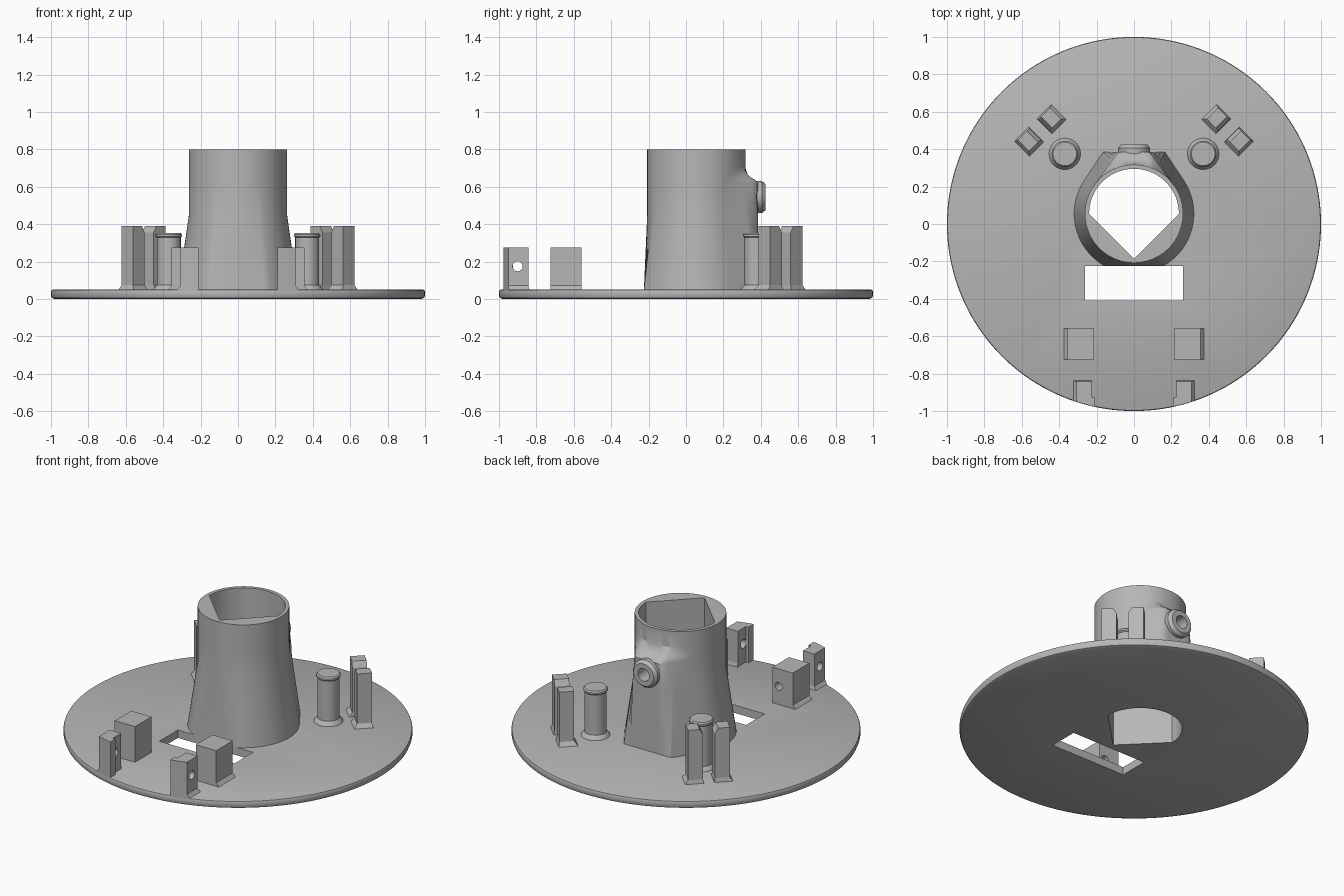
import bpy, bmesh
from math import sin, cos, acos, atan2, hypot, pi, sqrt
from mathutils import Matrix, Vector

if "Cube" in bpy.data.objects:
    bpy.data.objects.remove(bpy.data.objects["Cube"])

GREY = (0.47, 0.47, 0.47, 1)
mat = bpy.data.materials.new("plain grey")
mat.use_nodes = True
mat.diffuse_color = GREY
mat.node_tree.nodes["Principled BSDF"].inputs["Base Color"].default_value = GREY


def finish(bm, name):
    bmesh.ops.recalc_face_normals(bm, faces=bm.faces)
    mesh = bpy.data.meshes.new(name)
    bm.to_mesh(mesh)
    bm.free()
    mesh.materials.append(mat)
    ob = bpy.data.objects.new(name, mesh)
    bpy.context.collection.objects.link(ob)
    return ob


def hull(name, points):
    bm = bmesh.new()
    for p in points:
        bm.verts.new(p)
    bmesh.ops.convex_hull(bm, input=bm.verts)
    bmesh.ops.dissolve_limit(bm, angle_limit=0.01, verts=bm.verts, edges=bm.edges)
    return finish(bm, name)


def rect(x0, x1, y0, y1, z):
    return [Vector((x, y, z)) for x in (x0, x1) for y in (y0, y1)]


def loft(name, rings, cyclic=False):
    """Skin equal-length rings; cap the ends unless the rings form a closed tube."""
    bm = bmesh.new()
    vs = [[bm.verts.new(p) for p in ring] for ring in rings]
    pairs = list(zip(vs, vs[1:])) + ([(vs[-1], vs[0])] if cyclic else [])
    for a, b in pairs:
        for i in range(len(a)):
            j = (i + 1) % len(a)
            bm.faces.new((a[i], a[j], b[j], b[i]))
    if not cyclic:
        bm.faces.new(vs[0])
        bm.faces.new(vs[-1])
    return finish(bm, name)


def lathe(name, profile, matrix=Matrix(), n=48):
    return loft(name, [[matrix @ Vector((r * cos(2 * pi * i / n), r * sin(2 * pi * i / n), z))
                        for i in range(n)] for r, z in profile])


def select(ob):
    bpy.ops.object.select_all(action='DESELECT')
    ob.select_set(True)
    bpy.context.view_layer.objects.active = ob


def boolean(targets, cutter, operation='DIFFERENCE'):
    for ob in targets:
        mod = ob.modifiers.new("cut", 'BOOLEAN')
        mod.operation, mod.solver, mod.object = operation, 'EXACT', cutter
        select(ob)
        bpy.ops.object.modifier_apply(modifier=mod.name)
    bpy.data.objects.remove(cutter)


ALONG_Y = Matrix.Rotation(-pi / 2, 4, 'X')
ALONG_X = Matrix.Rotation(pi / 2, 4, 'Y')
CY = 0.055          # tower axis in y
BORE = 0.24
parts = []

# Angles around the tower, measured from the back, with points on its corners
corner = atan2(0.165, 0.33)
half = [corner * i / 8 for i in range(8)]
half += [corner + (pi / 2 - corner) * i / 18 for i in range(18)]
half += [pi / 2 + pi / 2 * i / 32 for i in range(33)]
angles = half + [-a for a in half[-2:0:-1]]


def outer(a, r, w, d):
    """Circle hulled with a flat back wall of half width w at distance d."""
    a, reach, c = abs(a), hypot(w, d), atan2(w, d)
    dist = r
    if reach > r:
        tangent = c + acos(r / reach)
        if a <= c + 1e-6:
            dist = max(r, d / cos(a))
        elif a < tangent:
            dist = r / cos(tangent - a)
    return min(dist, 0.28 / -cos(a)) if cos(a) < -0.1 else dist


def bore(a):
    a = abs(a)
    return BORE if a <= pi / 2 else BORE / sqrt(2) / cos(a - 0.75 * pi)


def ring(dist, z):
    return [Vector((sin(a) * dist(a), CY + cos(a) * dist(a), z)) for a in angles]


# Round base plate with bore and slot
plate = lathe("base_plate", [(0.98, 0), (0.995, 0.006), (1, 0.018), (1, 0.04),
                             (0.997, 0.047), (0.99, 0.05)], n=160)
boolean([plate], hull("bore_cutter", ring(bore, -0.1) + ring(bore, 0.2)))
boolean([plate], hull("slot_cutter", rect(-0.263, 0.263, -0.41, -0.225, -0.1)
                      + rect(-0.263, 0.263, -0.41, -0.225, 0.2)))
parts.append(plate)

# Hollow tower: height, radius, back half width, back distance
R = 0.2625
sections = [(0.01, 0.322, 0.165, 0.33), (0.05, 0.32, 0.165, 0.33), (0.45, R, 0.106, 0.33),
            (0.62, R, 0.085, 0.33), (0.637, R, 0.088, 0.315), (0.65, R, 0.094, 0.292),
            (0.668, R, 0.09, 0.274), (0.7, R, 0.0, R), (0.8, R, 0.0, R)]
rings = [ring(lambda a: outer(a, r, w, d), z) for z, r, w, d in sections]
rings += [ring(bore, 0.8), ring(bore, 0.01)]
tower = loft("tower", rings, cyclic=True)

# Screw boss on the back of the tower
at_boss = Matrix.Translation((0, 0, 0.545)) @ ALONG_Y
boss = lathe("screw_boss", [(0.086, 0.34), (0.086, 0.405), (0.07, 0.425)], at_boss)
boolean([tower, boss], lathe("screw_hole_cutter", [(0.04, 0.2), (0.04, 0.5)], at_boss, 32))
parts += [tower, boss]

for side, label in ((1, "left"), (-1, "right")):
    def flip(points):
        return [Vector((p.x * side, p.y, p.z)) for p in points]

    def turned(points):
        """Local x runs along the tangent, local y outwards along the diagonal."""
        return flip([Matrix.Rotation(-pi / 4, 3, 'Z') @ p for p in points])

    # Front blocks with a blind screw hole in the back
    block = hull(label + "_block", flip(rect(0.213, 0.355, -0.725, -0.56, 0.03)
                                        + rect(0.213, 0.355, -0.725, -0.56, 0.275)))
    boolean([block], lathe("block_hole_cutter", [(0.025, -0.64), (0.025, -0.5)],
                           Matrix.Translation((0.255 * side, 0, 0.165)) @ ALONG_Y, 24))
    foot = hull(label + "_block_foot", flip(rect(0.213, 0.378, -0.725, -0.56, 0.045)
                                            + rect(0.213, 0.355, -0.725, -0.56, 0.072)))
    parts += [block, foot]

    # Rim clips: body, inward lip and foot, trimmed to the plate edge
    body = hull(label + "_rim_clip", flip(rect(0.228, 0.308, -1, -0.843, 0.03)
                                          + rect(0.228, 0.308, -1, -0.843, 0.275)))
    lip = hull(label + "_rim_clip_lip", flip(rect(0.21, 0.24, -1, -0.925, 0.03)
                                             + rect(0.21, 0.24, -1, -0.925, 0.275)))
    foot = hull(label + "_rim_clip_foot", flip(rect(0.228, 0.332, -1, -0.835, 0.04)
                                               + rect(0.228, 0.308, -1, -0.843, 0.072)))
    boolean([body, lip, foot], lathe("rim_trim", [(0.999, 0), (0.999, 0.5)], n=160), 'INTERSECT')
    boolean([body], lathe("clip_hole_cutter", [(0.027, -0.5), (0.027, 0.5)],
                          Matrix.Translation((0, -0.9, 0.175)) @ ALONG_X, 24))
    parts += [body, lip, foot]

    # Round posts with a cap and a flared foot
    parts.append(lathe(label + "_post",
                       [(0.086, 0.045), (0.082, 0.055), (0.064, 0.075), (0.064, 0.328), (0.07, 0.334),
                        (0.07, 0.345), (0.063, 0.353)],
                       Matrix.Translation((0.37 * side, 0.375, 0))))

    # Paired upright clips set on the diagonal, chamfered towards their gap
    for k, where in ((1, "outer"), (-1, "inner")):
        def span(u0, u1, v0, v1, z):
            return turned(rect(k * u0, k * u1, v0, v1, z))
        name = f"{label}_{where}_upright"
        parts.append(hull(name, span(0.034, 0.122, 0.672, 0.758, 0.03)
                          + span(0.034, 0.122, 0.672, 0.758, 0.355)
                          + span(0.054, 0.122, 0.672, 0.758, 0.39)))
        parts.append(hull(name + "_foot", span(0.03, 0.142, 0.648, 0.765, 0.045)
                          + span(0.034, 0.122, 0.672, 0.758, 0.075)))

for ob in parts:
    select(ob)
    bpy.ops.object.shade_smooth_by_angle(angle=0.5)
